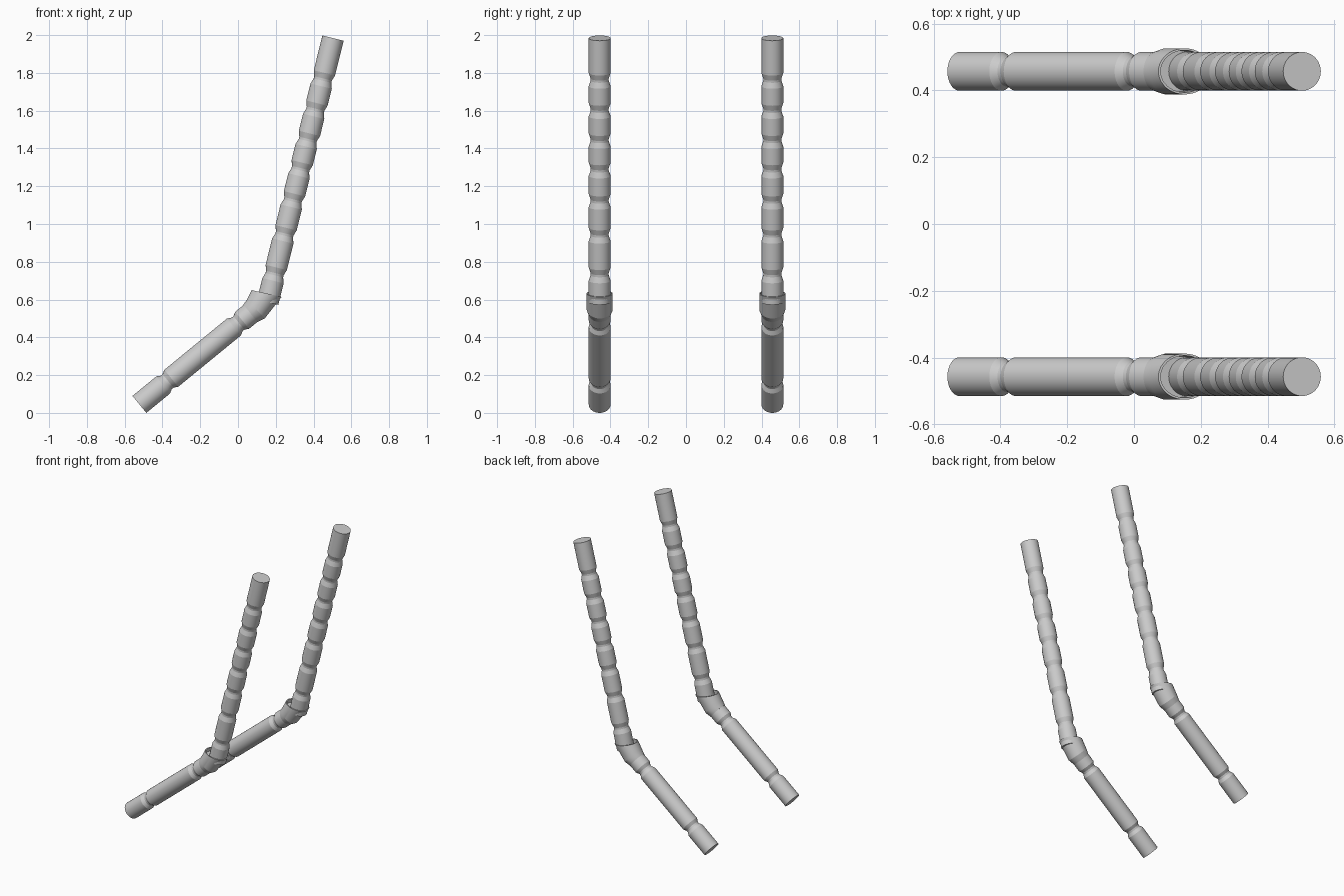
import bpy, bmesh
from math import cos, sin, pi, radians
from mathutils import Vector

if "Cube" in bpy.data.objects:
    bpy.data.objects.remove(bpy.data.objects["Cube"])

SIDES = 40
LOWER, UPPER = radians(39.3), radians(76.1)   # tilt of the two legs
Y = 0.457                                     # half spacing of the pair


def ring(x, z, tilt, r_plane, r_side):
    """Circle or ellipse of points square to an axis tilted in the XZ plane."""
    u = Vector((-sin(tilt), 0, cos(tilt)))
    v = Vector((0, 1, 0))
    c = Vector((x, 0, z))
    return [c + u * r_plane * cos(2 * pi * i / SIDES) + v * r_side * sin(2 * pi * i / SIDES)
            for i in range(SIDES)]


def loft(name, rings, y):
    """Skin a list of rings and cap both ends."""
    bm = bmesh.new()
    loops = [[bm.verts.new(p + Vector((0, y, 0))) for p in r] for r in rings]
    for a, b in zip(loops, loops[1:]):
        for i in range(SIDES):
            j = (i + 1) % SIDES
            bm.faces.new((a[i], a[j], b[j], b[i]))
    bm.faces.new(loops[0])
    bm.faces.new(loops[-1])
    bmesh.ops.recalc_face_normals(bm, faces=bm.faces)
    me = bpy.data.meshes.new(name)
    bm.to_mesh(me)
    bm.free()
    ob = bpy.data.objects.new(name, me)
    bpy.context.collection.objects.link(ob)
    bpy.context.view_layer.objects.active = ob
    ob.select_set(True)
    bpy.ops.object.shade_smooth_by_angle(angle=radians(14))
    ob.select_set(False)


def grooved_tube(name, start, tilt, length, grooves, half, r_min, y, r=0.058):
    """Straight tube with waisted grooves at the given distances."""
    profile = [(0, r)]
    for g in grooves:
        profile += [(g - half, r), (g - 0.006, r_min), (g + 0.006, r_min), (g + half, r)]
    profile.append((length, r))
    loft(name, [ring(start[0] + s * cos(tilt), start[1] + s * sin(tilt), tilt, q, q)
                for s, q in profile], y)


# distances of the upper grooves, measured down from the top end
tops = [1.765, 1.605, 1.445, 1.29, 1.125, 0.945, 0.735]
upper_grooves = [(1.984 - z) / sin(UPPER) for z in tops]

for side, y in (("left", -Y), ("right", Y)):
    # lower sloping tube
    grooved_tube("lower_tube_" + side, (-0.522, 0.045), LOWER, 0.78,
                 [0.190, 0.675], 0.028, 0.046, y)
    # upper tube, built from the top end downwards
    grooved_tube("upper_tube_" + side, (0.503, 1.984), UPPER + pi, 1.44,
                 upper_grooves, 0.036, 0.048, y)
    # elbow socket: flares from the lower tube, open lip around the upper tube
    loft("elbow_socket_" + side, [
        ring(0.066, 0.527, LOWER, 0.059, 0.059),
        ring(0.095, 0.551, LOWER + 0.05, 0.069, 0.069),
        ring(0.152, 0.632, UPPER + 0.02, 0.081, 0.069),
        ring(0.152, 0.632, UPPER + 0.02, 0.074, 0.063),
        ring(0.140, 0.600, UPPER - 0.1, 0.068, 0.061)], y)
